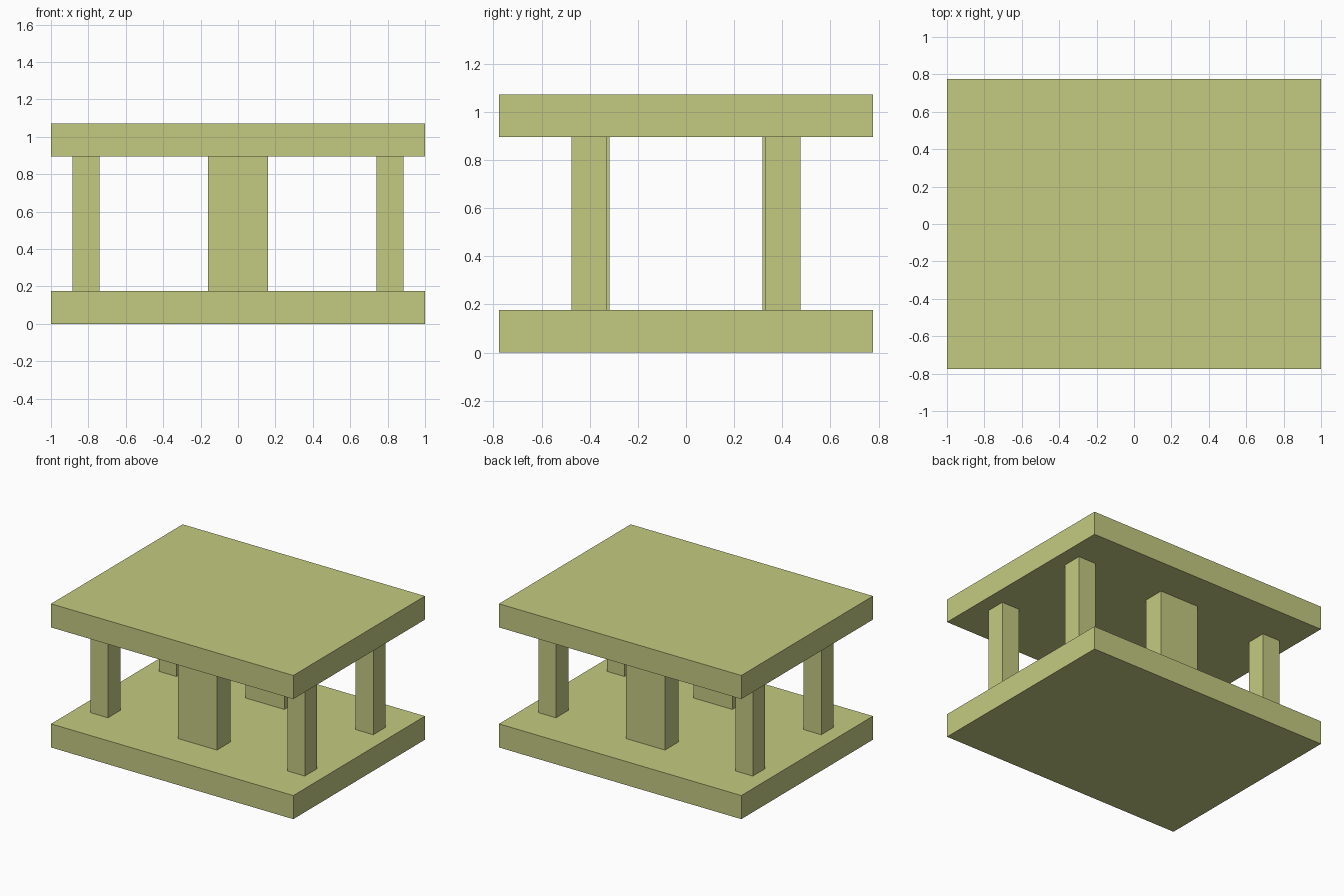
import bpy

if "Cube" in bpy.data.objects:
    bpy.data.objects.remove(bpy.data.objects["Cube"])

mat = bpy.data.materials.new("olive")
mat.diffuse_color = (0.55, 0.59, 0.22, 1)
mat.use_nodes = True
mat.node_tree.nodes["Principled BSDF"].inputs["Base Color"].default_value = mat.diffuse_color


def box(name, x, y, z):
    """Axis-aligned box from (min, max) ranges."""
    centre = [(a + b) / 2 for a, b in (x, y, z)]
    bpy.ops.mesh.primitive_cube_add(size=1, location=centre)
    ob = bpy.context.object
    ob.name = name
    ob.scale = [b - a for a, b in (x, y, z)]
    bpy.ops.object.transform_apply(location=False, rotation=False, scale=True)
    ob.data.materials.append(mat)


# Two identical slabs
SLAB, TOP = 0.176, 1.072
box("bottom_slab", (-1, 1), (-0.776, 0.776), (0, SLAB))
box("top_slab", (-1, 1), (-0.776, 0.776), (TOP - SLAB, TOP))

# Front and back rows: two narrow corner posts and one wide middle post
gap = (SLAB, TOP - SLAB)
for row, s in (("front", -1), ("back", 1)):
    def span(inner, outer):
        return tuple(sorted((s * inner, s * outer)))
    box(row + "_middle_post", (-0.16, 0.16), span(0.318, 0.476), gap)
    box(row + "_left_post", (-0.885, -0.74), span(0.331, 0.476), gap)
    box(row + "_right_post", (0.74, 0.885), span(0.331, 0.476), gap)
